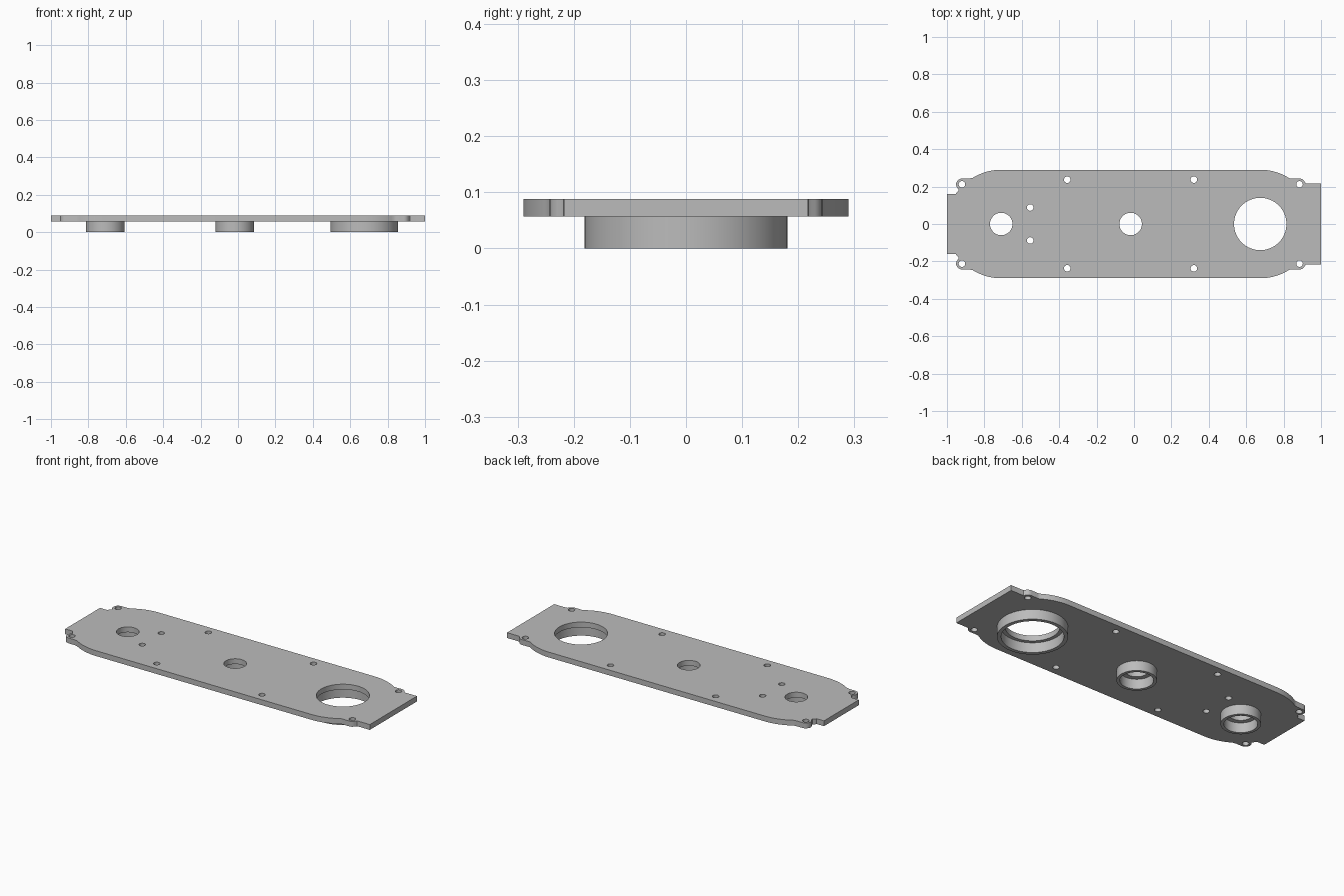
import bpy, bmesh, math

if "Cube" in bpy.data.objects:
    bpy.data.objects.remove(bpy.data.objects["Cube"])

Z0, Z1 = 0.057, 0.088          # underside and top of the plate
SMALL, LARGE = -0.71, 0.675    # x of the end bosses

grey = bpy.data.materials.new("grey metal")
grey.diffuse_color = (0.5, 0.5, 0.5, 1)
grey.use_nodes = True
grey.node_tree.nodes["Principled BSDF"].inputs["Base Color"].default_value = grey.diffuse_color


def arc(cx, cy, r, a0, a1, n):
    """Points on an arc, angles in degrees."""
    return [(cx + r * math.cos(math.radians(a0 + (a1 - a0) * i / n)),
             cy + r * math.sin(math.radians(a0 + (a1 - a0) * i / n))) for i in range(n + 1)]


def add_object(name, bm):
    bmesh.ops.remove_doubles(bm, verts=bm.verts, dist=1e-5)
    bmesh.ops.recalc_face_normals(bm, faces=bm.faces)
    mesh = bpy.data.meshes.new(name)
    bm.to_mesh(mesh)
    bm.free()
    mesh.materials.clear()
    mesh.materials.append(grey)
    ob = bpy.data.objects.new(name, mesh)
    bpy.context.collection.objects.link(ob)
    bpy.ops.object.select_all(action='DESELECT')
    ob.select_set(True)
    bpy.context.view_layer.objects.active = ob
    bpy.ops.object.shade_smooth_by_angle(angle=math.radians(30))
    return ob


# Plate outline, back half from left to right, then mirrored to the front
back = [(-1, 0.16), (-0.953, 0.16), (-0.949, 0.168), (-0.938, 0.179), (-0.938, 0.187)]
back += arc(-0.92, 0.212, 0.031, 218, 90, 8)                  # left ear
back += [(-0.885, 0.243), (-0.872, 0.245)]
back += arc(SMALL, 0, 0.29, 122, 90, 10)                      # left shoulder
back += arc(LARGE, 0, 0.29, 90, 57, 10)                       # right shoulder
back += [(0.845, 0.242)]
back += arc(0.885, 0.212, 0.031, 90, 22, 5)                   # right ear
back += [(0.919, 0.218), (0.927, 0.217), (1, 0.217)]
outline = back + [(x, -y) for x, y in reversed(back)]

# Holes: three bores, and mirrored pairs of screw holes
loops = [outline]
for x, r in ((SMALL, 0.06), (-0.018, 0.06), (LARGE, 0.14)):
    loops.append(arc(x, 0, r, 0, 360, 64)[:-1])
for x, y in ((-0.92, 0.212), (0.885, 0.212), (-0.357, 0.237), (0.32, 0.237), (-0.555, 0.088)):
    for s in (1, -1):
        loops.append(arc(x, s * y, 0.0175, 0, 360, 24)[:-1])

# Plate: filled flat curve with thickness, turned into a mesh
curve = bpy.data.curves.new("plate_profile", 'CURVE')
curve.dimensions = '2D'
curve.fill_mode = 'BOTH'
curve.extrude = (Z1 - Z0) / 2
for pts in loops:
    sp = curve.splines.new('POLY')
    sp.points.add(len(pts) - 1)
    for p, (x, y) in zip(sp.points, pts):
        p.co = (x, y, 0, 1)
    sp.use_cyclic_u = True
helper = bpy.data.objects.new("plate_profile", curve)
bpy.context.collection.objects.link(helper)
bpy.context.view_layer.update()
flat = bpy.data.meshes.new_from_object(helper.evaluated_get(bpy.context.evaluated_depsgraph_get()))
bm = bmesh.new()
bm.from_mesh(flat)
bmesh.ops.translate(bm, verts=bm.verts, vec=(0, 0, (Z0 + Z1) / 2))
bpy.data.objects.remove(helper)
add_object("plate", bm)


# Bosses: counterbored rings under the plate
def boss(name, cx, outer, bore):
    bm = bmesh.new()
    vs = [bm.verts.new((cx + r, 0, z)) for r, z in ((bore, Z0), (bore, 0), (outer, 0), (outer, Z0))]
    edges = [bm.edges.new(vs[i:i + 2]) for i in range(3)]
    bmesh.ops.spin(bm, geom=vs + edges, cent=(cx, 0, 0), axis=(0, 0, 1),
                   angle=math.tau, steps=64, use_merge=True)
    add_object(name, bm)


boss("left_boss", SMALL, 0.103, 0.086)
boss("middle_boss", -0.018, 0.103, 0.086)
boss("right_boss", LARGE, 0.181, 0.16)
